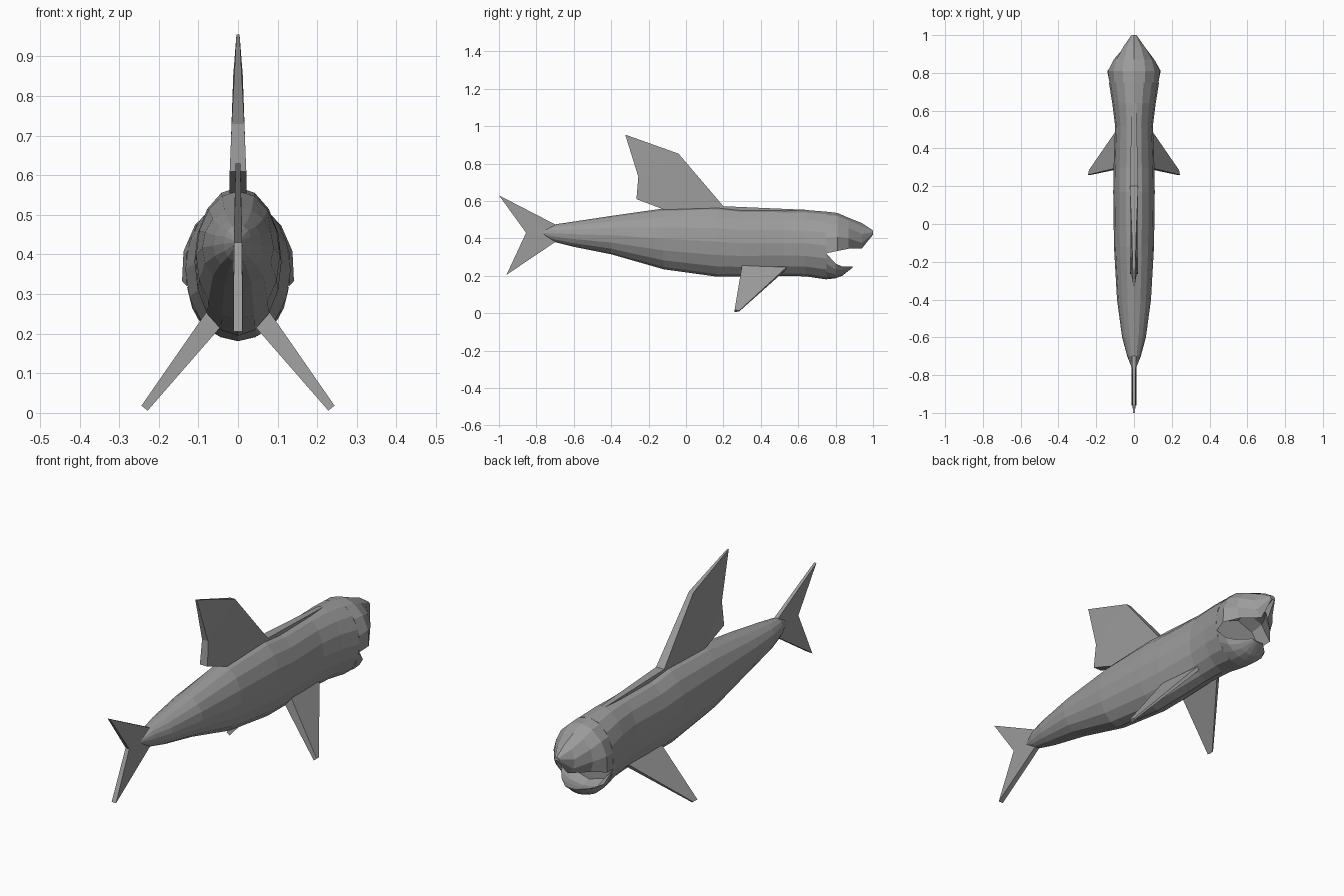
import bpy, bmesh, math

if "Cube" in bpy.data.objects:
    bpy.data.objects.remove(bpy.data.objects["Cube"])

grey = bpy.data.materials.new("shark grey")
grey.diffuse_color = (0.33, 0.33, 0.33, 1)
grey.use_nodes = True
grey.node_tree.nodes["Principled BSDF"].inputs["Base Color"].default_value = grey.diffuse_color


def finish(name, bm):
    bmesh.ops.recalc_face_normals(bm, faces=bm.faces[:])
    mesh = bpy.data.meshes.new(name)
    bm.to_mesh(mesh)
    bm.free()
    mesh.materials.append(grey)
    obj = bpy.data.objects.new(name, mesh)
    bpy.context.collection.objects.link(obj)
    return obj


def loft(name, rings):
    """Skin a list of closed rings with equal point counts and cap both ends."""
    bm = bmesh.new()
    loops = [[bm.verts.new(p) for p in ring] for ring in rings]
    n = len(loops[0])
    for a, b in zip(loops, loops[1:]):
        for i in range(n):
            j = (i + 1) % n
            bm.faces.new((a[i], a[j], b[j], b[i]))
    bm.faces.new(loops[0])
    bm.faces.new(loops[-1])
    return finish(name, bm)


def oval(y, low, high, w, n=16):
    c, h = (low + high) / 2, (high - low) / 2
    return [(w * math.cos(2 * math.pi * i / n), y, c + h * math.sin(2 * math.pi * i / n))
            for i in range(n)]


def jaw_ring(y, c, h, w, lip, inner, side, n=8):
    """Part of an oval beyond the lip height, closed by a hollow mouth surface."""
    t0 = math.asin(max(-0.95, min(0.95, side * (lip - c) / h)))
    ring = []
    for i in range(n + 1):
        t = t0 + (math.pi - 2 * t0) * i / n
        ring.append((w * math.cos(t), y, c + side * h * math.sin(t)))
    edge = w * math.cos(t0)
    for f in (-0.65, 0, 0.65):
        ring.append((edge * f, y, lip + (inner - lip) * (1 - 0.5 * abs(f))))
    return ring


def fin(name, points):
    """Upright plate from (y, z, half thickness) outline points."""
    bm = bmesh.new()
    left = [bm.verts.new((-t, y, z)) for y, z, t in points]
    right = [bm.verts.new((t, y, z)) for y, z, t in points]
    n = len(points)
    bm.faces.new(left)
    bm.faces.new(right[::-1])
    for i in range(n):
        j = (i + 1) % n
        bm.faces.new((left[i], left[j], right[j], right[i]))
    bmesh.ops.triangulate(bm, faces=[f for f in bm.faces if len(f.verts) > 4])
    return finish(name, bm)


# Body from tail root to mouth corner
body = [(-0.78, 0.425, 0.435, 0.004), (-0.70, 0.38, 0.475, 0.036),
        (-0.60, 0.355, 0.49, 0.063), (-0.40, 0.315, 0.52, 0.09),
        (-0.12, 0.235, 0.56, 0.106), (0.17, 0.195, 0.57, 0.11),
        (0.30, 0.195, 0.555, 0.108), (0.52, 0.20, 0.553, 0.1),
        (0.64, 0.197, 0.552, 0.115), (0.75, 0.181, 0.543, 0.133)]
loft("body", [oval(*r) for r in body])

# Jaws: y, centre, half height, half width, lip height, mouth surface height
upper = [(0.75, 0.362, 0.181, 0.133, 0.32, 0.42), (0.81, 0.36, 0.176, 0.143, 0.333, 0.44),
         (0.87, 0.40, 0.11, 0.108, 0.345, 0.43), (0.94, 0.412, 0.07, 0.056, 0.345, 0.39),
         (1.0, 0.43, 0.012, 0.014, 0.42, 0.425)]
lower = [(0.75, 0.362, 0.181, 0.133, 0.32, 0.24), (0.80, 0.30, 0.113, 0.122, 0.265, 0.23),
         (0.835, 0.28, 0.08, 0.095, 0.25, 0.235), (0.89, 0.255, 0.012, 0.035, 0.25, 0.248)]
loft("upper_jaw", [jaw_ring(*r, 1) for r in upper])
loft("lower_jaw", [jaw_ring(*r, -1) for r in lower])

# Dorsal fin with its ridge running forward along the back
fin("dorsal_fin", [(0.64, 0.553, 0.012), (0.20, 0.572, 0.022), (-0.04, 0.853, 0.012),
                   (-0.325, 0.955, 0.004), (-0.255, 0.73, 0.016), (-0.265, 0.61, 0.021),
                   (-0.12, 0.555, 0.022), (0.2, 0.53, 0.022)])

# Forked tail
fin("tail_fin", [(-1.0, 0.63, 0.006), (-0.70, 0.475, 0.01), (-0.66, 0.43, 0.012),
                 (-0.70, 0.38, 0.012), (-0.96, 0.205, 0.012), (-0.855, 0.43, 0.01)])

# Pectoral fins: tapered plates slanting down and out, thick along the rear edge
for side, name in ((1, "right_pectoral_fin"), (-1, "left_pectoral_fin")):
    rings = []
    for x, z, front, back, thick in ((0.035, 0.27, 0.57, 0.305, 0.028),
                                     (0.236, 0.012, 0.285, 0.26, 0.010)):
        ring = []
        for y, t in ((front, thick * 0.35), (back, thick), (back, -thick), (front, -thick * 0.35)):
            ring.append((side * (x + 0.79 * t), y, z + 0.62 * t))
        rings.append(ring)
    loft(name, rings)
